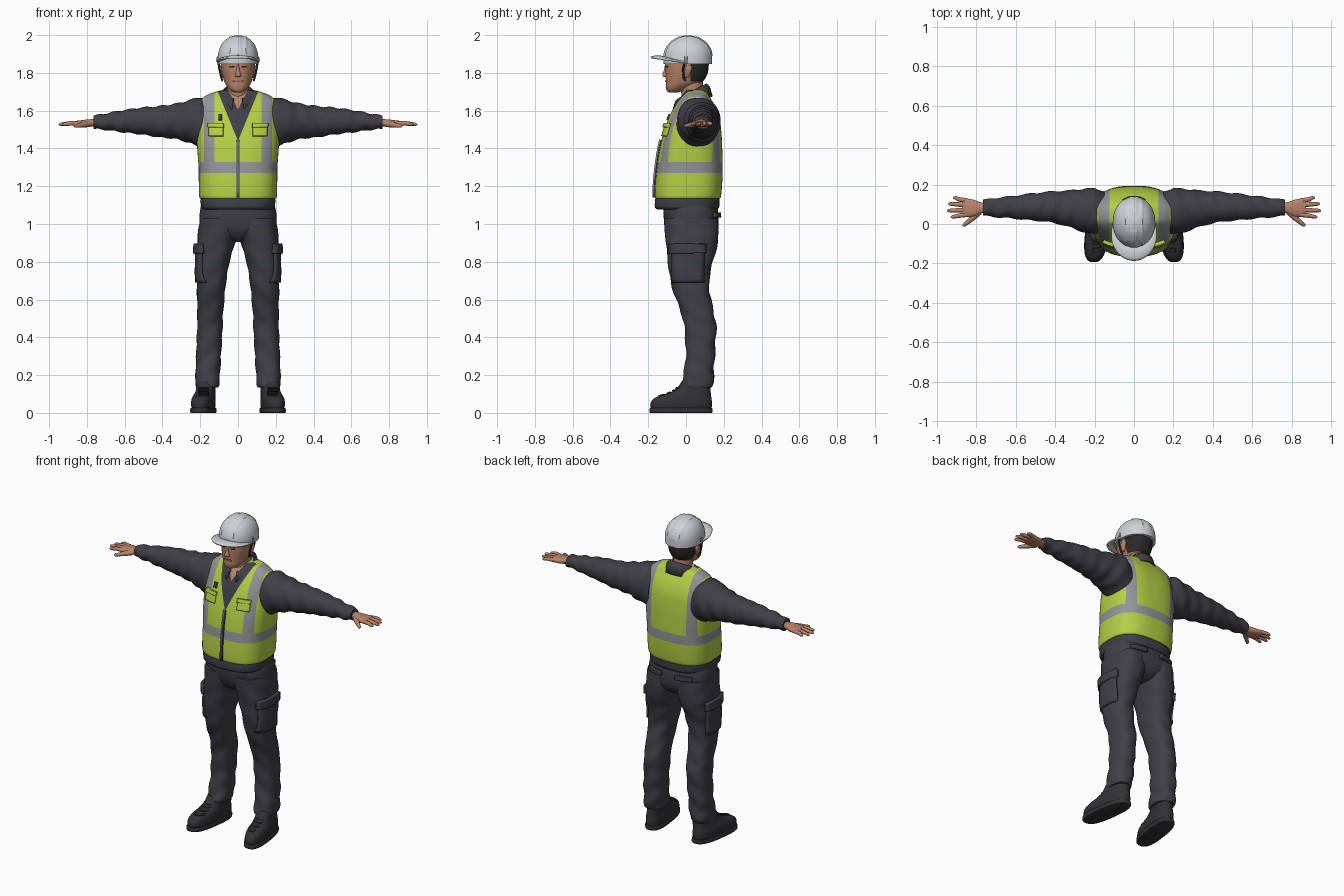
import bpy, bmesh, math
from mathutils import Vector
from mathutils.bvhtree import BVHTree

if "Cube" in bpy.data.objects:
    bpy.data.objects.remove(bpy.data.objects["Cube"])


def material(name, r, g, b):
    m = bpy.data.materials.new(name)
    m.diffuse_color = (r, g, b, 1)
    m.use_nodes = True
    m.node_tree.nodes["Principled BSDF"].inputs["Base Color"].default_value = m.diffuse_color
    return m


LIME = material("hi_vis_lime", 0.46, 0.63, 0.06)
CLOTH = material("dark_cloth", 0.05, 0.05, 0.062)
GREY = material("reflective_grey", 0.30, 0.30, 0.32)
WHITE = material("helmet_white", 0.62, 0.64, 0.67)
SKIN = material("skin", 0.48, 0.23, 0.14)
HAIR = material("dark_hair", 0.025, 0.023, 0.023)
BOOT = material("boot_black", 0.032, 0.031, 0.035)
LIP = material("lip", 0.30, 0.11, 0.08)


def finish(name, bm, mat, thick=0, mirror=False):
    bmesh.ops.recalc_face_normals(bm, faces=bm.faces[:])
    me = bpy.data.meshes.new(name)
    bm.to_mesh(me)
    bm.free()
    me.materials.append(mat)
    ob = bpy.data.objects.new(name, me)
    bpy.context.collection.objects.link(ob)
    if thick:
        s = ob.modifiers.new("thickness", 'SOLIDIFY')
        s.thickness, s.offset = thick, 0
    if mirror:
        ob.modifiers.new("mirror", 'MIRROR').use_mirror_merge = False
    return ob


def loft(name, rings, mat, axis='z', n=40, sub=4, p=2.4, mirror=False, warp=None):
    """Smooth skin through rings (t, a_min, a_max, b_min, b_max) along an axis."""
    path = []
    for i in range(len(rings) - 1):
        q = [rings[max(0, min(len(rings) - 1, i + k))] for k in (-1, 0, 1, 2)]
        for s in range(sub):
            t = s / sub
            path.append([0.5 * (2 * b + (c - a) * t + (2 * a - 5 * b + 4 * c - d) * t * t
                                + (3 * b - a - 3 * c + d) * t ** 3) for a, b, c, d in zip(*q)])
    path.append(rings[-1])
    bm, loops = bmesh.new(), []
    for t, a0, a1, b0, b1 in path:
        loop = []
        for j in range(n):
            an = 2 * math.pi * (j + 0.5) / n
            c, s = math.cos(an), math.sin(an)
            a = (a0 + a1) / 2 + (a1 - a0) / 2 * math.copysign(abs(c) ** (2 / p), c)
            b = (b0 + b1) / 2 + (b1 - b0) / 2 * math.copysign(abs(s) ** (2 / p), s)
            co = Vector((a, b, t) if axis == 'z' else (t, a, b))
            loop.append(bm.verts.new(warp(co) if warp else co))
        loops.append(loop)
    for l0, l1 in zip(loops, loops[1:]):
        for j in range(n):
            k = (j + 1) % n
            bm.faces.new((l0[j], l0[k], l1[k], l1[j]))
    bm.faces.new(loops[0])
    bm.faces.new(loops[-1])
    return finish(name, bm, mat, mirror=mirror)


def sym(rows):
    return [(z, -x, x, y0, y1) for z, x, y0, y1 in rows]


def surface(name, fn, nu, nv, mat, thick, mirror=False):
    bm = bmesh.new()
    g = [[bm.verts.new(fn(i / nu, j / nv)) for j in range(nv + 1)] for i in range(nu + 1)]
    for i in range(nu):
        for j in range(nv):
            bm.faces.new((g[i][j], g[i + 1][j], g[i + 1][j + 1], g[i][j + 1]))
    return finish(name, bm, mat, thick, mirror)


def plate(name, base, axis, sign, u0, u1, z0, z1, mat, thick, mirror=True, n=8):
    """Patch laid onto another part, seen along axis 0 (x) or 1 (y)."""
    me = base.data
    tree = BVHTree.FromPolygons([v.co for v in me.vertices], [f.vertices[:] for f in me.polygons])
    d = Vector((sign, 0, 0) if axis == 0 else (0, sign, 0))

    def fn(s, t):
        u, z = u0 + (u1 - u0) * s, z0 + (z1 - z0) * t
        o = (Vector((0, u, z)) if axis == 0 else Vector((u, 0, z))) + d * 2
        hit = tree.ray_cast(o, -d)[0]
        return (hit or o - d * 1.9) + d * thick * 0.3
    return surface(name, fn, n, n, mat, thick, mirror)


def tube(name, pts, mat, mirror=True):
    cu = bpy.data.curves.new(name, 'CURVE')
    cu.dimensions, cu.bevel_depth, cu.bevel_resolution, cu.use_fill_caps = '3D', 1, 4, True
    sp = cu.splines.new('POLY')
    sp.points.add(len(pts) - 1)
    for q, (x, y, z, r) in zip(sp.points, pts):
        q.co, q.radius = (x, y, z, 1), r
    tmp = bpy.data.objects.new(name + "_path", cu)
    bpy.context.collection.objects.link(tmp)
    me = bpy.data.meshes.new_from_object(tmp.evaluated_get(bpy.context.evaluated_depsgraph_get()))
    bpy.data.objects.remove(tmp)
    bm = bmesh.new()
    bm.from_mesh(me)
    return finish(name, bm, mat, mirror=mirror)


def paint(ob, planes, mats, rule):
    """Cut clean colour borders, then pick each face's material by a rule."""
    bm = bmesh.new()
    bm.from_mesh(ob.data)
    for co, no in planes:
        bmesh.ops.bisect_plane(bm, geom=bm.verts[:] + bm.edges[:] + bm.faces[:],
                               plane_co=co, plane_no=no, dist=1e-5)
    for m in mats:
        ob.data.materials.append(m)
    for f in bm.faces:
        f.material_index = rule(f.calc_center_median())
    bm.to_mesh(ob.data)
    bm.free()


# Vest with reflective bands, open neck showing shirt and skin
vest = loft("vest", sym([
    (1.135, .200, -.162, .180), (1.15, .206, -.166, .186), (1.22, .208, -.163, .192),
    (1.30, .209, -.155, .194), (1.40, .216, -.140, .192), (1.48, .218, -.120, .188),
    (1.56, .212, -.093, .178), (1.62, .205, -.062, .157), (1.66, .194, -.034, .133),
    (1.69, .150, -.012, .115), (1.71, .080, 0, .10)]), LIME, n=56, p=2.7)


def vest_rule(c):
    x, z = abs(c.x), c.z
    if c.y < .04 and z > 1.605 and x < (z - 1.605) * .5:
        return 3
    if c.y < .04 and x < (z - 1.44) * .41:
        return 2
    return 1 if 1.27 < z < 1.328 or (z > 1.328 and .125 < x < .18) else 0


cuts = [((0, 0, z), (0, 0, 1)) for z in (1.27, 1.328)]
for s in (-1, 1):
    cuts += [((s * x, 0, 0), (1, 0, 0)) for x in (.125, .18)]
    cuts += [((0, 0, 1.44), (1, 0, s * .41)), ((0, 0, 1.605), (1, 0, s * .5))]
paint(vest, cuts, [GREY, CLOTH, SKIN], vest_rule)
plate("vest_pocket", vest, 1, -1, .078, .153, 1.465, 1.525, LIME, .014)
plate("vest_pocket_flap", vest, 1, -1, .076, .155, 1.51, 1.532, LIME, .024)
plate("zip_tape", vest, 1, -1, -.009, .009, 1.14, 1.445, CLOTH, .008, False)
plate("zip_teeth", vest, 1, -1, -.003, .003, 1.14, 1.445, GREY, .016, False)
plate("chest_clip", vest, 1, -1, -.103, -.085, 1.55, 1.58, CLOTH, .016, False)
loft("jacket_hem", sym([(1.078, .186, -.155, .168), (1.09, .195, -.165, .176),
                        (1.12, .198, -.165, .178), (1.15, .196, -.16, .178)]), CLOTH, p=2.7)

# Folded shirt collar, higher at the back
def collar_fn(u, v):
    an = -math.pi / 2 + .30 + u * (2 * math.pi - .60)
    r = (.068, .076, .088, .104)[round(v * 3)]
    drop = (-.05, 0, -.012, -.066)[round(v * 3)]
    s = math.sin(an)
    return Vector((r * math.cos(an), .032 + r * 1.02 * s, 1.70 + .04 * s + drop))


surface("collar", collar_fn, 40, 3, CLOTH, .008)

# Sleeves with soft folds
def sleeve_fold(c):
    c.z += .0035 * math.sin(c.x * 75 + c.y * 30)
    c.y += .003 * math.sin(c.x * 60 + c.z * 25)
    return c


loft("sleeve", [
    (.15, -.03, .165, 1.42, 1.64), (.20, -.05, .18, 1.41, 1.67), (.26, -.04, .178, 1.43, 1.655),
    (.33, -.015, .17, 1.45, 1.637), (.42, .008, .165, 1.46, 1.624), (.52, .018, .155, 1.475, 1.615),
    (.62, .028, .142, 1.487, 1.60), (.70, .035, .132, 1.498, 1.585), (.765, .042, .122, 1.503, 1.573)],
    CLOTH, axis='x', sub=6, p=2.1, mirror=True, warp=sleeve_fold)

# Hands
loft("palm", [(.74, .056, .108, 1.518, 1.556), (.775, .054, .11, 1.516, 1.555),
              (.81, .038, .122, 1.513, 1.552), (.85, .036, .13, 1.515, 1.547),
              (.87, .042, .128, 1.52, 1.543)], SKIN, axis='x', n=24, mirror=True)
for i, (y0, y1, tip) in enumerate([(.048, .036, .93), (.072, .068, .949), (.096, .102, .943), (.118, .133, .918)]):
    tube("finger_%d" % (i + 1), [(.845, y0, 1.532, .012), (.89, (y0 + y1) / 2, 1.533, .0115),
         (tip - .012, y1, 1.528, .009), (tip - .003, y1, 1.527, .006), (tip, y1, 1.527, .002)], SKIN)
tube("thumb", [(.785, .062, 1.53, .016), (.82, .03, 1.525, .015), (.845, .008, 1.521, .011),
               (.862, -.006, 1.519, .009), (.869, -.011, 1.519, .003)], SKIN)

# Trousers
def leg_fold(c):
    c.y += .004 * math.sin(c.z * 48 + c.x * 35) * min(1, max(0, (1 - c.z) * 3))
    c.x += .002 * math.sin(c.z * 60 + c.y * 30)
    return c


leg = loft("trouser_leg", [
    (.135, .105, .222, -.02, .135), (.15, .10, .226, -.027, .142), (.20, .096, .225, -.015, .147),
    (.30, .09, .222, 0, .152), (.45, .082, .216, -.008, .16), (.52, .079, .215, -.022, .15),
    (.60, .073, .217, -.052, .132), (.70, .062, .217, -.082, .122), (.80, .045, .217, -.096, .142),
    (.88, .022, .216, -.104, .165), (.95, .004, .212, -.112, .172), (1.03, .002, .202, -.118, .17)],
    CLOTH, n=40, sub=5, p=2.4, mirror=True, warp=leg_fold)
hips = loft("hips", sym([(.905, .06, -.04, .10), (.925, .11, -.075, .14), (.96, .18, -.10, .164),
                         (1.0, .203, -.113, .172), (1.05, .204, -.12, .172), (1.1, .195, -.12, .165)]),
            CLOTH, p=2.6)
plate("cargo_pocket", leg, 0, 1, -.075, .095, .69, .87, CLOTH, .014)
plate("cargo_flap", leg, 0, 1, -.085, .105, .845, .895, CLOTH, .026)
plate("back_pocket_flap", hips, 1, 1, .05, .15, 1.035, 1.06, CLOTH, .02)

# Boots, toes turned outward
def toe_out(c):
    c.x -= .13 * c.y
    return c


boot = loft("boot", [
    (.015, .127, .232, -.183, .133), (.04, .122, .238, -.19, .138), (.065, .122, .238, -.182, .137),
    (.085, .124, .234, -.155, .134), (.10, .126, .229, -.105, .132), (.125, .126, .224, -.055, .13),
    (.17, .126, .22, -.02, .125)], BOOT, n=36, p=2.6, mirror=True, warp=toe_out)
loft("boot_sole", [(0, .121, .239, -.19, .136), (.004, .118, .242, -.194, .14),
                   (.022, .118, .242, -.194, .14), (.026, .121, .239, -.19, .137)],
     BOOT, n=36, sub=2, p=2.7, mirror=True, warp=toe_out)
for i in range(4):
    plate("boot_lace_%d" % (i + 1), boot, 1, -1, .155, .21, .089 + i * .013, .095 + i * .013, HAIR, .009)

# Head and neck
tube("neck", [(0, .045, 1.60, .062), (0, .035, 1.68, .058), (0, .025, 1.79, .062)], SKIN, False)
head = loft("head", sym([
    (1.697, .022, -.092, -.04), (1.706, .038, -.102, -.01), (1.725, .056, -.107, .03),
    (1.75, .071, -.107, .085), (1.79, .083, -.108, .112), (1.83, .089, -.109, .12),
    (1.88, .09, -.107, .12), (1.93, .07, -.08, .10)]), SKIN, p=2.2)
paint(head, [((0, .025, 0), (0, 1, 0)), ((0, 0, 1.755), (0, 0, 1))], [HAIR],
      lambda c: int(c.y > .025 and c.z > 1.755))
loft("nose", sym([(1.845, .006, -.112, -.09), (1.815, .009, -.117, -.09), (1.792, .015, -.125, -.09),
                  (1.783, .017, -.124, -.09), (1.777, .011, -.114, -.09)]), SKIN, n=16)
loft("ear", [(1.772, .076, .088, -.004, .012), (1.79, .076, .097, -.008, .022),
             (1.82, .078, .103, -.006, .032), (1.84, .08, .098, 0, .028)], SKIN, n=16, mirror=True)
plate("eye", head, 1, -1, .022, .046, 1.829, 1.836, HAIR, .004)
plate("eyebrow", head, 1, -1, .016, .054, 1.846, 1.853, HAIR, .006)
plate("mouth", head, 1, -1, -.025, .025, 1.752, 1.76, LIP, .005, False)

# Safety helmet with raised crown ribs, brim and strap
def rib(c):
    if c.z > 1.89 and (abs(c.x) < .016 or .034 < abs(c.x) < .046):
        c.y += .003 * (1 if c.y > 0 else -1) * min(1, (2 - c.z) * 15)
        c.z += .003 if c.z < 1.99 else 0
    return c


loft("helmet", sym([
    (1.848, .107, -.118, .138), (1.885, .107, -.118, .138), (1.92, .101, -.109, .131),
    (1.955, .085, -.087, .110), (1.98, .060, -.056, .078), (1.994, .032, -.024, .044),
    (1.999, .004, .004, .012)]), WHITE, n=72, sub=5, p=2.1, warp=rib)


def brim_fn(u, v):
    an = 2 * math.pi * u
    f = max(0, -math.sin(an)) ** 1.5
    e = v * (.006 + .068 * f) - .006
    return Vector(((.107 + e) * math.cos(an), .010 + (.128 + e) * math.sin(an),
                   1.855 + .026 * f + .008 * f * math.sin(math.pi * v)))


surface("helmet_brim", brim_fn, 64, 6, WHITE, .009)
tube("helmet_strap", [(.104, -.005, 1.862, .006), (.099, -.016, 1.82, .005), (.088, -.012, 1.775, .006),
                      (.083, -.002, 1.757, .004)], HAIR)
tube("helmet_clip", [(.104, .0, 1.885, .008), (.107, .0, 1.865, .007)], GREY)

# Smooth shading with sharp creases
bpy.ops.object.select_all(action='SELECT')
bpy.context.view_layer.objects.active = vest
bpy.ops.object.shade_smooth_by_angle(angle=math.radians(42))
